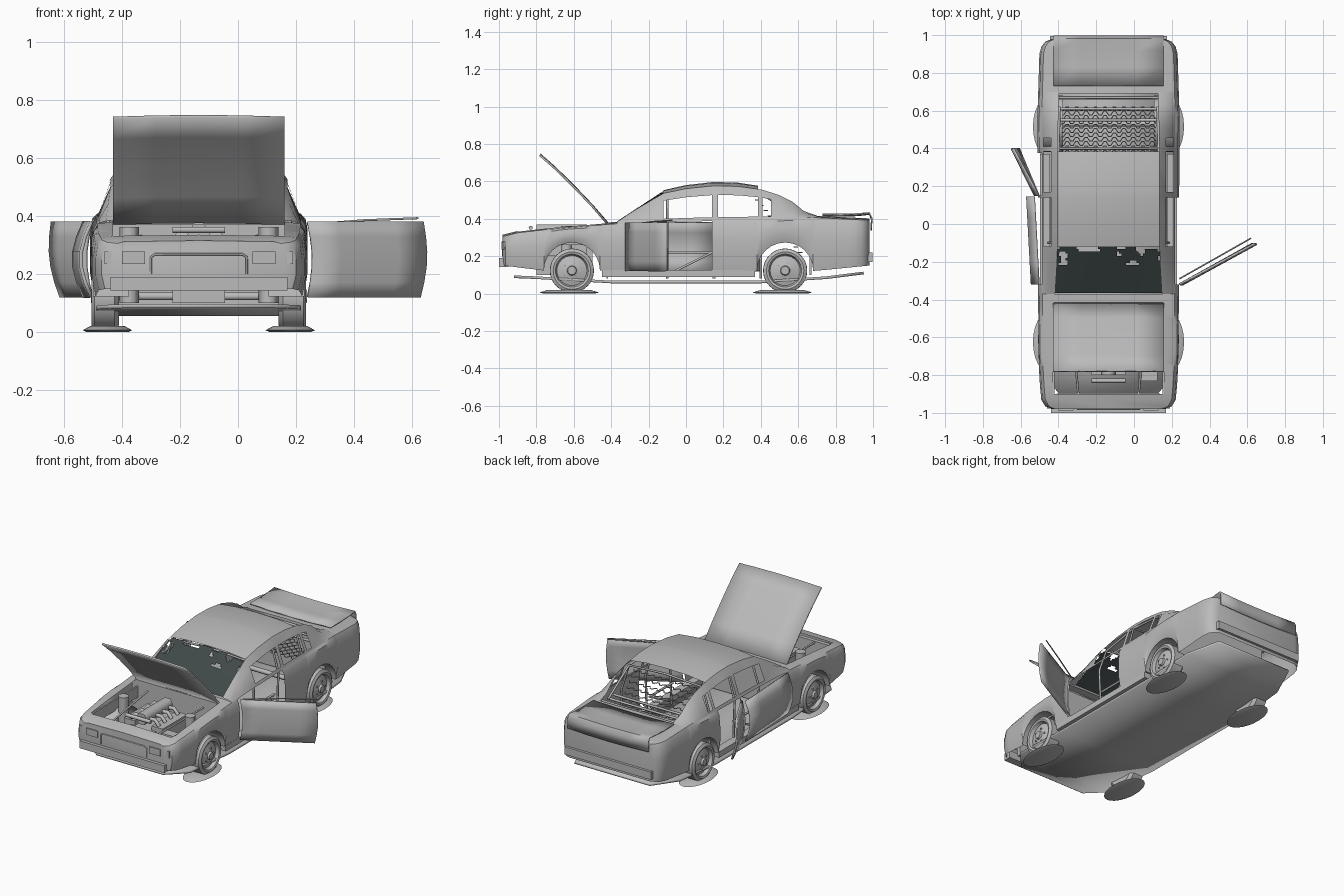
import bpy, bmesh, math
from mathutils import Vector, noise

if "Cube" in bpy.data.objects:
    bpy.data.objects.remove(bpy.data.objects["Cube"], do_unlink=True)

CX = -0.135  # centre line of the car; the wide open door shifts it off x = 0


def material(name, rgb):
    m = bpy.data.materials.new(name)
    m.use_nodes = True
    m.diffuse_color = (*rgb, 1)
    m.node_tree.nodes["Principled BSDF"].inputs["Base Color"].default_value = (*rgb, 1)
    return m


GREY = material("worn grey", (0.5, 0.5, 0.5))
GLASS = material("dark glass", (0.05, 0.065, 0.065))


def add(name, bm, mat=GREY, thick=0, angle=35):
    bmesh.ops.recalc_face_normals(bm, faces=bm.faces)
    me = bpy.data.meshes.new(name)
    bm.to_mesh(me)
    bm.free()
    me.shade_smooth()
    me.set_sharp_from_angle(angle=math.radians(angle))
    me.materials.append(mat)
    ob = bpy.data.objects.new(name, me)
    ob.location.x = CX
    bpy.context.collection.objects.link(ob)
    if thick:
        s = ob.modifiers.new("thickness", "SOLIDIFY")
        s.thickness, s.offset = thick, 0
    return ob


def sheet(name, sections, mat=GREY, keep=lambda i, j: True, caps=False, thick=0, close=False):
    """Skin a list of equally long point rows."""
    bm = bmesh.new()
    rows = [[bm.verts.new(p) for p in s] for s in sections]
    n = len(rows[0])
    for i in range(len(rows) - 1):
        for j in range(n if close else n - 1):
            if keep(i, j):
                k = (j + 1) % n
                bm.faces.new((rows[i][j], rows[i][k], rows[i + 1][k], rows[i + 1][j]))
    if caps:
        bm.faces.new(rows[0])
        bm.faces.new(rows[-1])
    return add(name, bm, mat, thick)


def box(name, x, y, z):
    bm = bmesh.new()
    bmesh.ops.create_cube(bm, size=1)
    for v in bm.verts:
        v.co = [(a + b) / 2 + c * (b - a) for c, (a, b) in zip(v.co, (x, y, z))]
    return add(name, bm)


def tube(name, pts, r=0.007):
    cu = bpy.data.curves.new(name, "CURVE")
    cu.dimensions = "3D"
    cu.bevel_depth, cu.bevel_resolution, cu.use_fill_caps = r, 1, True
    sp = cu.splines.new("POLY")
    sp.points.add(len(pts) - 1)
    for q, p in zip(sp.points, pts):
        q.co = (*p, 1)
    cu.materials.append(GREY)
    ob = bpy.data.objects.new(name, cu)
    ob.location.x = CX
    bpy.context.collection.objects.link(ob)


def interp(table, y):
    for (a, p), (b, q) in zip(table, table[1:]):
        if y <= b:
            return p + (q - p) * max(0, (y - a) / (b - a))
    return table[-1][1]


def mirrored(half):
    return half + [(-x, y, z) for x, y, z in reversed(half[:-1])]


# lower body: lofted sections, with wheel arches shaped into the bottom edge
AXLES, ARCH, HUB_Z = (-0.61, 0.53), 0.15, 0.123
TOP = [(-0.98, 0.305), (-0.9, 0.325), (-0.75, 0.342), (-0.42, 0.37), (-0.2, 0.385),
       (0.4, 0.397), (0.65, 0.408), (0.98, 0.392)]
BOTTOM = [(-0.98, 0.15), (-0.75, 0.122), (0.7, 0.122), (0.98, 0.15)]
WIDTH = [(-0.98, 0.3), (-0.965, 0.335), (-0.93, 0.356), (-0.8, 0.368), (-0.3, 0.374),
         (0.6, 0.375), (0.9, 0.366), (0.94, 0.355), (0.965, 0.335), (0.98, 0.3)]
stations = {-0.98, -0.965, -0.93, -0.9, -0.85, -0.42, -0.37, -0.32, -0.1, 0.14, 0.15, 0.28,
            0.62, 0.69, 0.75, 0.85, 0.9, 0.94, 0.965, 0.98, 0.375}
for c in AXLES:
    stations |= {round(c + ARCH * math.cos(math.pi * k / 12), 4) for k in range(13)}
stations = sorted(stations)


def body_section(y):
    w, zt, zb = interp(WIDTH, y), interp(TOP, y), interp(BOTTOM, y)
    for c in AXLES:
        if abs(y - c) < ARCH:
            zb = max(zb, HUB_Z + math.sqrt(ARCH ** 2 - (y - c) ** 2))
    side = [(0.965, 0), (1, 0.3), (1, 0.62), (0.98, 0.9), (0.94, 1)]
    half = [(w * a, y, zb + t * (zt - zb)) for a, t in side]
    return mirrored(half + [(min(0.295, w * 0.86), y, zt + 0.006), (0, y, zt + 0.01)])


def body_keep(i, j):
    y = (stations[i] + stations[i + 1]) / 2
    row, left = min(j, 11 - j), j < 6
    if row == 5 and (-0.9 < y < -0.42 or -0.37 < y < 0.69):
        return False          # engine bay and cabin
    if row == 4 and -0.37 < y < 0.62:
        return False
    if row < 4:               # door openings
        return not (-0.32 < y < 0.14 or (not left and 0.15 < y < 0.375))
    return True


sheet("body_shell", [body_section(y) for y in stations], keep=body_keep, caps=True)

# greenhouse: pillars and roof with open windows
ROOF = [(-0.37, 0.387), (-0.25, 0.47), (-0.12, 0.553), (0, 0.58), (0.15, 0.597), (0.3, 0.592),
        (0.41, 0.572), (0.5, 0.54), (0.57, 0.5), (0.63, 0.445), (0.7, 0.418)]
roof_y = [-0.37, -0.25, -0.12, 0, 0.14, 0.17, 0.28, 0.385, 0.41, 0.455, 0.5, 0.57, 0.63, 0.7]


def roof_section(y):
    zt = interp(TOP, y)
    h = max(interp(ROOF, y) - zt, 0.012)
    edge = interp([(-0.37, 0.285), (-0.12, 0.27), (0.4, 0.27), (0.7, 0.262)], y)
    return mirrored([(0.352, y, zt - 0.004), (0.344, y, zt + 0.08 * h), (edge + 0.035, y, zt + 0.66 * h),
                     (edge, y, zt + 0.9 * h), (edge * 0.55, y, zt + 0.98 * h), (0, y, zt + h)])


def roof_keep(i, j):
    y, row = (roof_y[i] + roof_y[i + 1]) / 2, min(j, 9 - j)
    if row >= 3:              # windscreen and rear window
        return -0.12 < y < 0.385
    if row == 1:              # side windows
        return not (-0.12 < y < 0.14 or 0.17 < y < 0.385 or 0.41 < y < 0.455)
    return True


sheet("roof_and_pillars", [roof_section(y) for y in roof_y], keep=roof_keep)

# broken windscreen with ragged holes along its upper part
NU, NV = 48, 20


def glass_point(i, j):
    v, u = i / NV, 2 * j / NU - 1
    h = 0.004 + 0.16 * v
    return (u * (0.285 - 0.015 * v), -0.365 + 0.245 * v, 0.385 + h - 0.1 * h * u * u)


def glass_keep(i, j):
    n = noise.noise(Vector((j * 0.17, i * 0.3, 3.7)))
    return i / NV < 0.58 or n < 0.08 + 0.5 * (1 - i / NV)


sheet("windscreen", [[glass_point(i, j) for j in range(NU + 1)] for i in range(NV + 1)], GLASS, glass_keep)


# doors: plates with a bulged side, swung about their hinges
def door(name, hinge, tip, z0, z1, lean):
    h, t = Vector(hinge), Vector(tip)
    out = Vector((abs(t.y - h.y), 0)) * math.copysign(1, h.x)
    rows = []
    for k in range(6):
        s = k / 5
        bulge = 0.08 * math.sin(math.pi * s)
        rows.append([(*(h.lerp(t, a) + out * bulge + Vector((lean * s * a, 0))), z0 + (z1 - z0) * s)
                     for a in (0, 0.25, 0.5, 0.75, 1)])
    sheet(name, rows, thick=0.012)


door("left_front_door", (0.375, -0.32), (0.762, -0.105), 0.12, 0.38, 0.01)
door("right_front_door", (-0.37, -0.32), (-0.395, 0.145), 0.12, 0.38, 0.0)
door("right_rear_door", (-0.37, 0.15), (-0.475, 0.4), 0.12, 0.38, -0.03)
tube("left_door_trim", [(0.375, -0.29, 0.37), (0.57, -0.18, 0.385), (0.755, -0.075, 0.392)], 0.004)

# raised bonnet and sprung boot lid
bonnet = [(-0.42, 0.372), (-0.5, 0.465), (-0.6, 0.57), (-0.7, 0.668), (-0.78, 0.738)]
sheet("bonnet", [[(x, y, z + 0.006 * (1 - (x / 0.295) ** 2)) for x in (-0.295, -0.15, 0, 0.15, 0.295)]
                 for y, z in bonnet], thick=0.01)
lid = [(0.73, 0.424), (0.83, 0.423), (0.92, 0.426), (0.98, 0.432), (0.993, 0.405), (0.99, 0.345)]
sheet("boot_lid", [[(x, y, z - 0.008 * (1 - (x / 0.29) ** 2)) for x in (-0.29, -0.15, 0, 0.15, 0.29)]
                   for y, z in lid], thick=0.008)

# underside pan and sills
pan = [(-0.92, 0.24, 0.09), (-0.8, 0.35, 0.085), (-0.4, 0.36, 0.062), (0.4, 0.36, 0.062),
       (0.75, 0.35, 0.085), (0.95, 0.27, 0.11)]
sheet("floor_pan", [[(-w, y, z), (w, y, z)] for y, w, z in pan], thick=0.014)
for s, side in ((1, "left"), (-1, "right")):
    box(side + "_sill", (s * 0.31, s * 0.362), (-0.45, 0.37), (0.088, 0.126))

# wheels turned from a profile, wheel wells, and flattened tyre remains
PROFILE = [(0.004, 0.372), (0.022, 0.372), (0.026, 0.36), (0.055, 0.352), (0.08, 0.345), (0.088, 0.366),
           (0.1, 0.37), (0.117, 0.36), (0.118, 0.29), (0.1, 0.275), (0.004, 0.285)]
for c, end in zip(AXLES, ("front", "rear")):
    for s, side in ((1, "left"), (-1, "right")):
        ring = [[(s * x, c + r * math.cos(a * math.pi / 16), HUB_Z + r * math.sin(a * math.pi / 16))
                 for a in range(32)] for r, x in PROFILE]
        sheet(f"{side}_{end}_wheel", ring, caps=True, close=True)
        arch = [(c + ARCH * math.cos(a * math.pi / 12), HUB_Z + ARCH * math.sin(a * math.pi / 12))
                for a in range(13)]
        sheet(f"{side}_{end}_wheel_well", [[(s * x, y, z) for y, z in arch] for x in (0.365, 0.24)])
        pad = [[(s * (0.315 + 0.085 * k * math.cos(a * math.pi / 12)),
                 c + 0.16 * k * math.sin(a * math.pi / 12) - 0.015, z) for a in range(24)]
               for k, z in ((0.85, 0.0), (1, 0.006), (0.7, 0.02))]
        sheet(f"{side}_{end}_flat_tyre", pad, caps=True, close=True)
        for k in range(5):    # wheel nuts
            a = k * math.tau / 5
            y, z = c + 0.042 * math.cos(a), HUB_Z + 0.042 * math.sin(a)
            tube("wheel_nut", [(s * 0.35, y, z), (s * 0.362, y, z)], 0.005)
    tube(end + "_axle", [(-0.3, c, HUB_Z), (0.3, c, HUB_Z)], 0.015)

# nose: bumper, grille surround and headlights
box("front_bumper", (-0.305, 0.305), (-1.0, -0.95), (0.142, 0.19))
tube("grille_surround", [(-0.165, -0.981, 0.2), (-0.165, -0.981, 0.258), (-0.15, -0.981, 0.268),
                         (0.15, -0.981, 0.268), (0.165, -0.981, 0.258), (0.165, -0.981, 0.2)], 0.004)
for s, side in ((1, "left"), (-1, "right")):
    box(side + "_headlight", (s * 0.185, s * 0.265), (-0.987, -0.978), (0.235, 0.278))
    box(side + "_indicator", (s * 0.275, s * 0.325), (-0.978, -0.968), (0.235, 0.278))
box("rear_bumper", (-0.31, 0.31), (0.96, 0.996), (0.17, 0.22))

# engine bay
box("firewall", (-0.33, 0.33), (-0.425, -0.418), (0.08, 0.37))
box("radiator", (-0.27, 0.27), (-0.92, -0.895), (0.15, 0.31))
box("engine_block", (-0.09, 0.09), (-0.8, -0.5), (0.1, 0.27))
for s, side in ((1, "left"), (-1, "right")):
    box(side + "_cylinder_bank", (s * 0.06, s * 0.14), (-0.78, -0.53), (0.2, 0.3))
    tube(side + "_strut_tower", [(s * 0.24, -0.64, 0.1), (s * 0.24, -0.64, 0.362)], 0.034)
    box(side + "_inner_wing", (s * 0.285, s * 0.295), (-0.9, -0.42), (0.26, 0.33))
    tube(side + "_bay_brace", [(s * 0.16, -0.9, 0.3), (s * 0.2, -0.45, 0.33)], 0.006)
    for k in range(4):
        y = -0.76 + k * 0.065
        tube("intake_runner", [(s * 0.03, y, 0.33), (s * 0.07, y, 0.335), (s * 0.1, y, 0.3)], 0.012)
tube("intake_plenum", [(0, -0.8, 0.335), (0, -0.53, 0.335)], 0.04)
tube("intake_pipe", [(-0.09, -0.83, 0.352), (0.09, -0.83, 0.352)], 0.012)
box("battery", (0.16, 0.26), (-0.83, -0.77), (0.22, 0.3))

# roll cage and rear mesh screen
for y in (-0.1, 0.15, 0.4):
    z = interp(ROOF, y) - 0.04
    tube("cage_hoop", mirrored([(0.31, y, 0.08), (0.32, y, 0.36), (0.265, y, z), (0, y, z + 0.015)]))
for s in (1, -1):
    tube("cage_roof_rail", [(s * 0.265, -0.1, 0.513), (s * 0.265, 0.15, 0.557), (s * 0.265, 0.4, 0.534),
                            (s * 0.26, 0.62, 0.4)])
    tube("cage_door_brace", [(s * 0.3, -0.06, 0.12), (s * 0.3, 0.14, 0.22)])
    tube("cage_door_bar", [(s * 0.3, -0.1, 0.22), (s * 0.3, 0.14, 0.22)])
for k in range(11):
    t = k / 10
    tube("mesh_wire", [((j / 20 - 1) * 0.25, 0.37 + 0.23 * t + 0.02 * (j % 4 // 2), 0.5 - 0.28 * t)
                       for j in range(41)], 0.003)
for y, z in ((0.55, 0.4), (0.61, 0.4), (0.67, 0.405)):
    tube("rear_cross_bar", [(-0.27, y, z), (0.27, y, z)], 0.008)
box("rear_bulkhead", (-0.3, 0.3), (0.66, 0.67), (0.1, 0.4))
